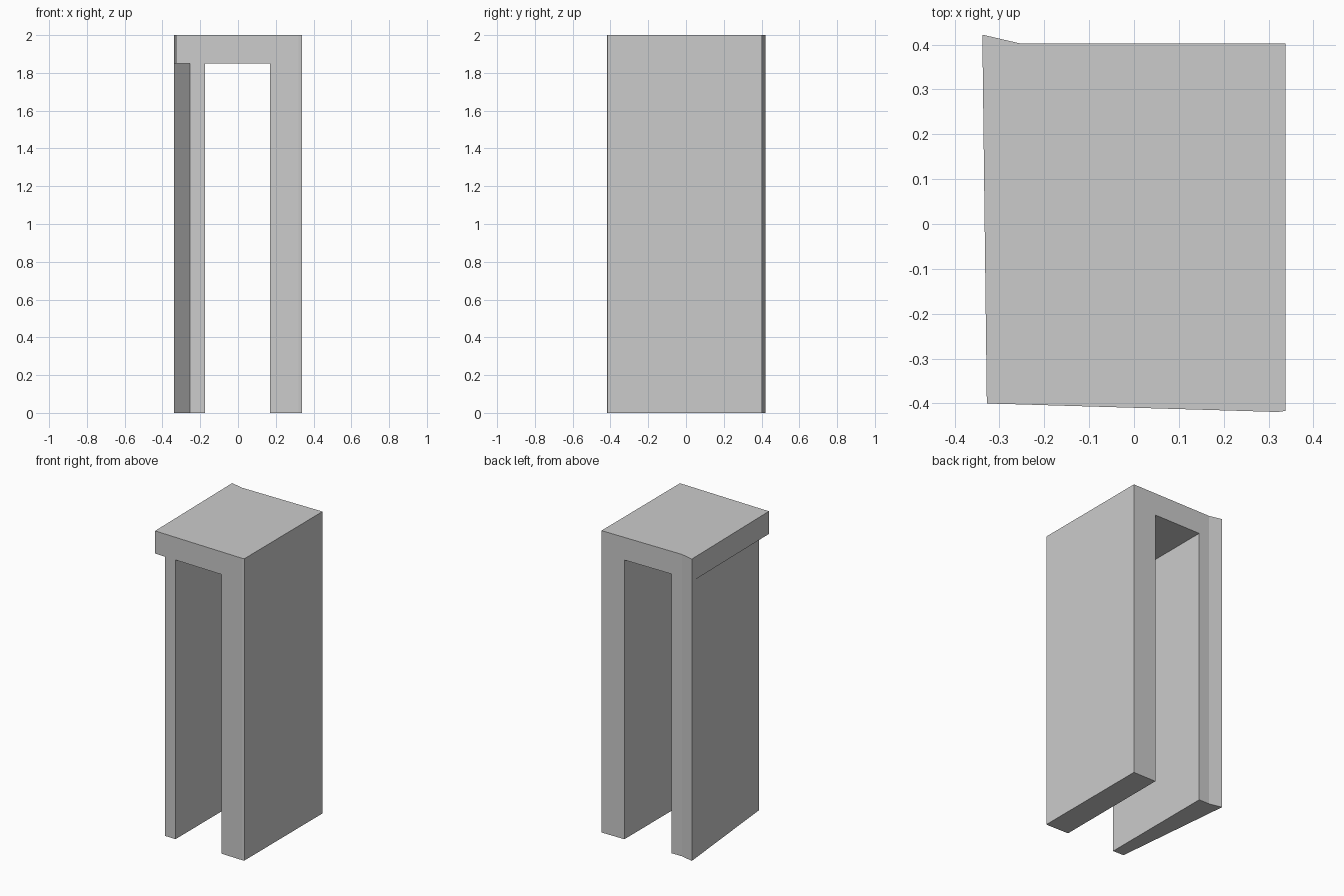
import bpy, bmesh

if "Cube" in bpy.data.objects:
    bpy.data.objects.remove(bpy.data.objects["Cube"])

TOP, UNDER = 2.0, 1.85

# Plan outline points (x, y), shared by the slab and the two legs
p = dict(
    left_front=(-0.328, -0.400), l_out=(-0.255, -0.402), l_in=(-0.175, -0.4045),
    r_in=(0.17, -0.4145), r_bend=(0.321, -0.419), right_front=(0.338, -0.4165),
    right_back=(0.338, 0.402), r_in_back=(0.17, 0.402), l_in_back=(-0.175, 0.402),
    l_bend=(-0.252, 0.402), left_back=(-0.338, 0.422),
)

bm = bmesh.new()


def cap(names, z):
    bm.faces.new([bm.verts.new((*p[n], z)) for n in names])


def walls(names, z0, z1):
    for a, b in zip(names, names[1:] + names[:1]):
        bm.faces.new([bm.verts.new((*p[n], z))
                      for n, z in ((a, z0), (b, z0), (b, z1), (a, z1))])


# Roof slab: sides and top
outline = list(p)
walls(outline, UNDER, TOP)
cap(outline, TOP)

# Legs: sides and feet, open where they join the slab
left_leg = ["l_out", "l_in", "l_in_back", "l_bend", "left_back"]
right_leg = ["r_in", "r_bend", "right_front", "right_back", "r_in_back"]
for leg in (left_leg, right_leg):
    walls(leg, 0.0, UNDER)
    cap(leg, 0.0)

# Passage ceiling and the tapered overhang beside the left leg
cap(["l_in", "r_in", "r_in_back", "l_in_back"], UNDER)
cap(["left_front", "l_out", "left_back"], UNDER)

# Weld into one closed shell
bmesh.ops.remove_doubles(bm, verts=bm.verts, dist=0.0005)
bmesh.ops.recalc_face_normals(bm, faces=bm.faces)
mesh = bpy.data.meshes.new("slab_arch")
bm.to_mesh(mesh)
bm.free()
bpy.context.collection.objects.link(bpy.data.objects.new("slab_arch", mesh))
